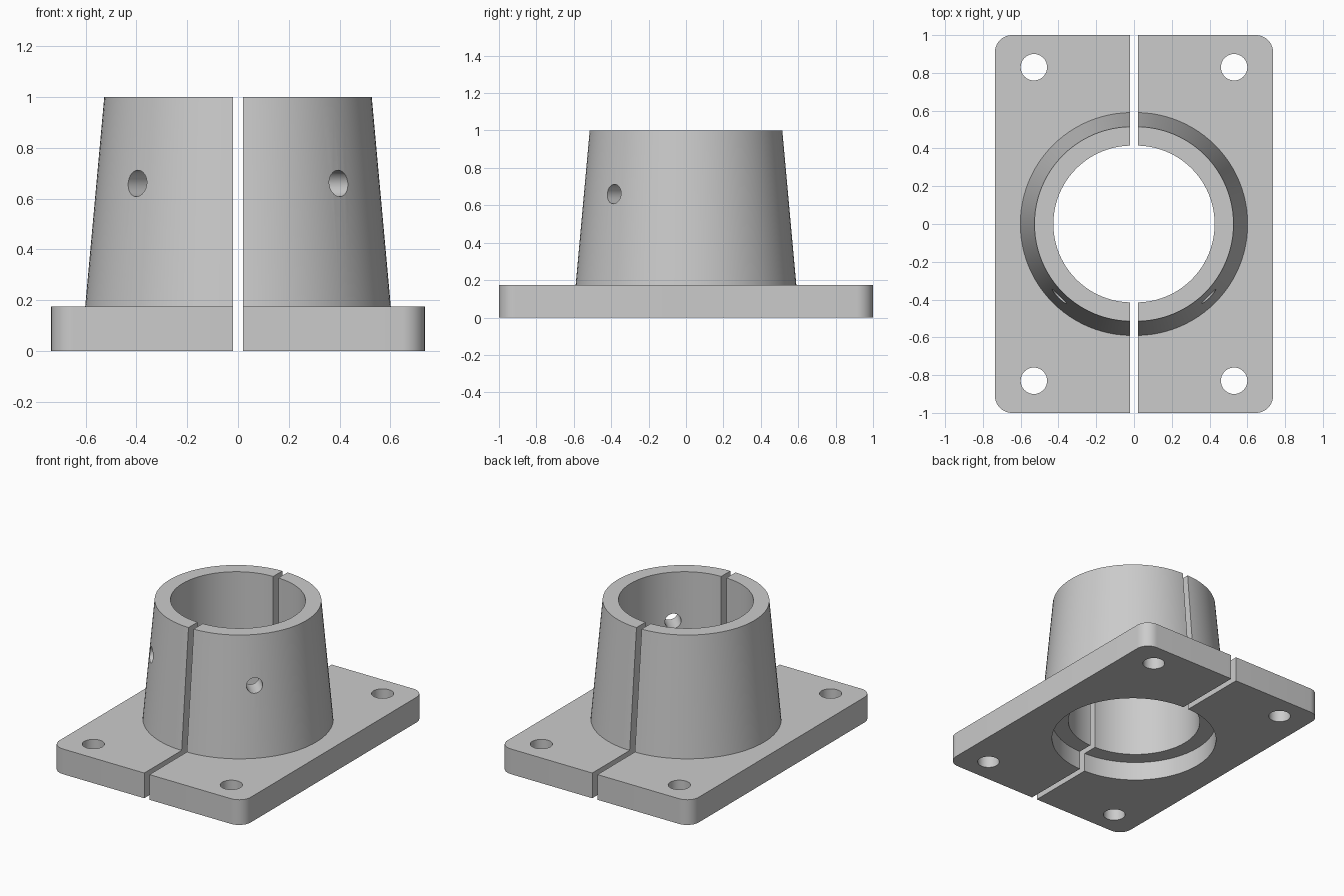
import bpy, bmesh, math
from mathutils import Matrix, Vector

cube = bpy.data.objects.get("Cube")
if cube:
    bpy.data.objects.remove(cube, do_unlink=True)

grey = bpy.data.materials.new("plain_grey")
grey.use_nodes = True
colour = (0.6, 0.6, 0.6, 1)
grey.diffuse_color = colour
grey.node_tree.nodes["Principled BSDF"].inputs["Base Color"].default_value = colour

PLATE_X, PLATE_Y, PLATE_H, CORNER = 0.736, 1.0, 0.175, 0.09
SHIFT = 0.012       # each half is moved outward by this
GAP = 0.02          # half width of the slit
BASE_R, TOP_R, BORE_R = 0.59, 0.515, 0.415


def to_object(name, bm):
    mesh = bpy.data.meshes.new(name)
    bmesh.ops.recalc_face_normals(bm, faces=bm.faces)
    bm.to_mesh(mesh)
    bm.free()
    mesh.materials.append(grey)
    obj = bpy.data.objects.new(name, mesh)
    bpy.context.collection.objects.link(obj)
    return obj


def box(name, low, high):
    low, high = Vector(low), Vector(high)
    bm = bmesh.new()
    bmesh.ops.create_cube(bm, size=1, matrix=Matrix.Translation((low + high) / 2)
                          @ Matrix.Diagonal((*(high - low), 1)))
    return to_object(name, bm)


def cone(name, x, y, z0, z1, r0, r1, sides=96):
    bm = bmesh.new()
    bmesh.ops.create_cone(bm, cap_ends=True, segments=sides, radius1=r0, radius2=r1,
                          depth=z1 - z0, matrix=Matrix.Translation((x, y, (z0 + z1) / 2)))
    return to_object(name, bm)


def combine(target, other, operation):
    mod = target.modifiers.new("combine", 'BOOLEAN')
    mod.object, mod.operation, mod.solver = other, operation, 'EXACT'
    graph = bpy.context.evaluated_depsgraph_get()
    mesh = bpy.data.meshes.new_from_object(target.evaluated_get(graph))
    target.modifiers.clear()
    target.data = mesh
    bpy.data.objects.remove(other, do_unlink=True)


def rounded_plate(name):
    # half flange, rounded at its two outer corners
    plate = box(name, (-0.1, -PLATE_Y, 0), (PLATE_X, PLATE_Y, PLATE_H))
    bm = bmesh.new()
    bm.from_mesh(plate.data)
    corners = [e for e in bm.edges if all(v.co.x > 0.5 for v in e.verts)
               and abs(e.verts[0].co.z - e.verts[1].co.z) > 0.1]
    bmesh.ops.bevel(bm, geom=corners, offset=CORNER, segments=10, profile=0.5, affect='EDGES')
    bm.to_mesh(plate.data)
    bm.free()
    return plate


def build_half(name):
    half = rounded_plate(name)
    # tapered sleeve, started inside the flange
    sink = 0.075
    sunk_r = BASE_R + (BASE_R - TOP_R) * sink / (1 - PLATE_H)
    combine(half, cone("sleeve", SHIFT, 0, PLATE_H - sink, 1, sunk_r, TOP_R), 'UNION')
    # through bore and the wider recess underneath
    combine(half, cone("bore", SHIFT, 0, -0.2, 1.2, BORE_R, BORE_R), 'DIFFERENCE')
    combine(half, cone("recess", SHIFT, 0, -0.2, 0.13, 0.52, 0.52), 'DIFFERENCE')
    # bolt holes
    for y in (-0.83, 0.83):
        combine(half, cone("bolt_hole", 0.53, y, -0.2, 0.4, 0.07, 0.07, 40), 'DIFFERENCE')
    # radial screw hole in the front of the sleeve
    screw = cone("screw_hole", 0, 0, 0.25, 0.8, 0.052, 0.052, 32)
    screw.data.transform(Matrix.Translation((SHIFT, 0, 0.66))
                         @ Matrix.Rotation(-math.pi / 4, 4, 'Z')
                         @ Matrix.Rotation(math.pi / 2, 4, 'Y'))
    combine(half, screw, 'DIFFERENCE')
    # slit between the halves
    combine(half, box("slit", (-2, -2, -1), (GAP, 2, 2)), 'DIFFERENCE')
    return half


left = build_half("left_flange_half")
right = left.copy()
right.name = "right_flange_half"
right.data = left.data.copy()
right.data.transform(Matrix.Diagonal((-1, 1, 1, 1)))
right.data.flip_normals()
bpy.context.collection.objects.link(right)

# smooth round walls, sharp rims
bpy.context.view_layer.update()
bpy.ops.object.select_all(action='DESELECT')
for half in (left, right):
    half.select_set(True)
bpy.context.view_layer.objects.active = left
bpy.ops.object.shade_smooth_by_angle(angle=math.radians(30))
